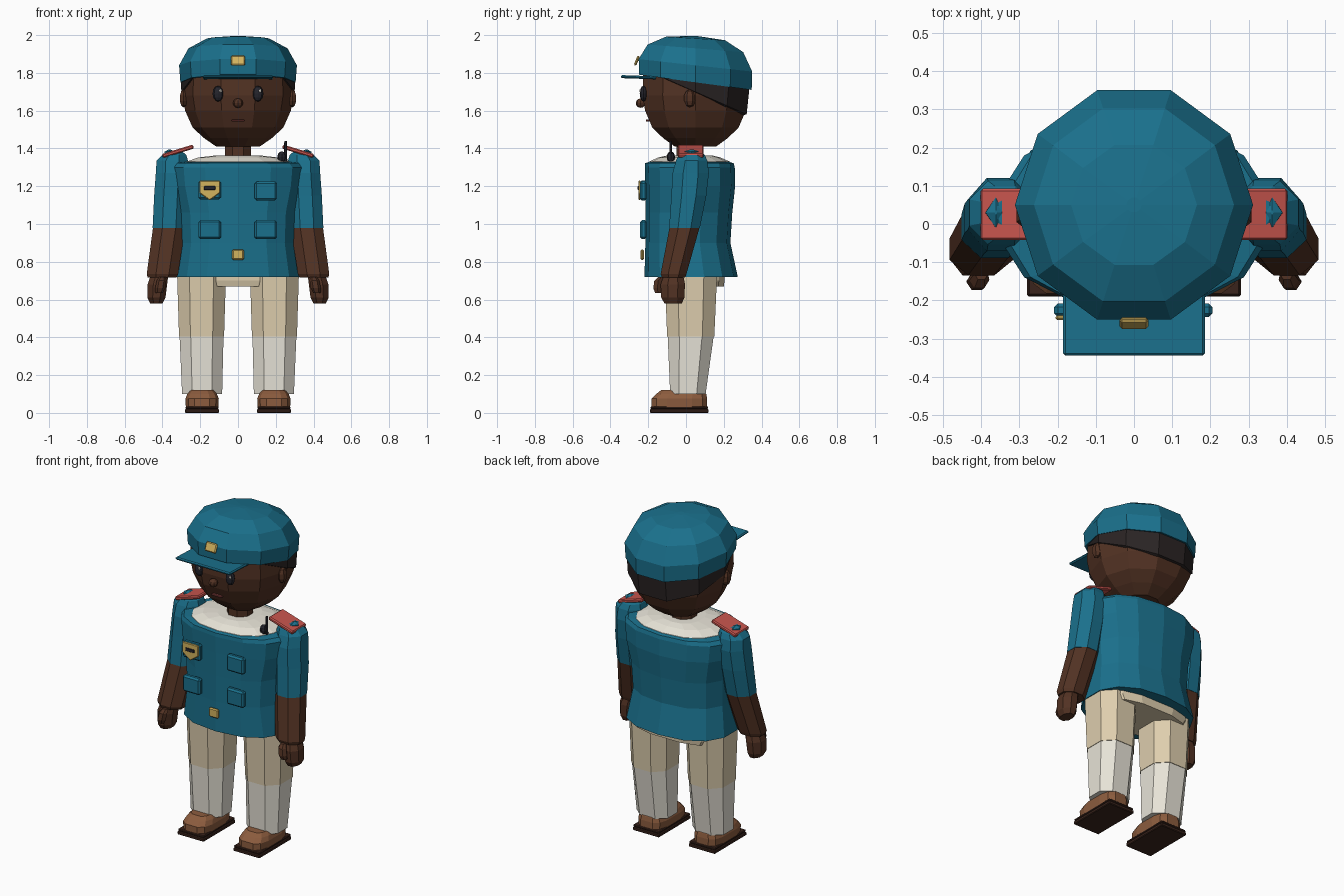
import bpy, bmesh
from math import sin, cos, pi, radians
from mathutils import Vector


def material(name, r, g, b):
    lin = lambda v: ((v / 255 + 0.055) / 1.055) ** 2.4
    m = bpy.data.materials.new(name)
    m.diffuse_color = (lin(r), lin(g), lin(b), 1)
    return m


TEAL = material("teal_cloth", 26, 112, 140)
SKIN = material("skin", 82, 50, 35)
HAIR = material("hair", 42, 36, 36)
CREAM = material("trouser_cloth", 222, 206, 174)
WHITE = material("white_cloth", 232, 228, 216)
RED = material("red_cloth", 200, 85, 78)
GOLD = material("gold", 212, 180, 95)
BROWN = material("shoe_leather", 140, 92, 62)
SOLE = material("sole", 58, 36, 28)
BLACK = material("black", 36, 36, 44)
LIP = material("lip", 125, 60, 58)


def finish(name, bm, mat, bevel=0):
    bmesh.ops.recalc_face_normals(bm, faces=bm.faces[:])
    me = bpy.data.meshes.new(name)
    bm.to_mesh(me)
    bm.free()
    me.materials.append(mat)
    ob = bpy.data.objects.new(name, me)
    bpy.context.collection.objects.link(ob)
    if bevel:
        mod = ob.modifiers.new("bevel", 'BEVEL')
        mod.width, mod.segments = bevel, 1
    return ob


def loft(name, mat, rings, n=8, phase=0.0, p=1.0):
    """Rings are (z, rx, ry, cx, cy[, slope]); p below 1 squares the section."""
    bm = bmesh.new()
    loops = []
    sq = lambda v: (1 if v > 0 else -1) * abs(v) ** p if abs(v) > 1e-6 else 0
    for z, rx, ry, cx, cy, *slope in rings:
        k = slope[0] if slope else 0
        loop = []
        for i in range(n):
            a = 2 * pi * (i + phase) / n
            dy = ry * sq(sin(a))
            loop.append(bm.verts.new((cx + rx * sq(cos(a)), cy + dy, z + k * dy)))
        loops.append(loop)
    for a, b in zip(loops, loops[1:]):
        for i in range(n):
            j = (i + 1) % n
            bm.faces.new((a[i], a[j], b[j], b[i]))
    bm.faces.new(loops[0][::-1])
    bm.faces.new(loops[-1])
    return finish(name, bm, mat)


def box(name, mat, loc, size, rot=(0, 0, 0), bevel=0.006):
    bm = bmesh.new()
    bmesh.ops.create_cube(bm, size=1)
    bmesh.ops.scale(bm, vec=Vector(size), verts=bm.verts)
    ob = finish(name, bm, mat, bevel)
    ob.location = loc
    ob.rotation_euler = [radians(r) for r in rot]
    return ob


def ball(name, mat, loc, size, u=8, v=6):
    bm = bmesh.new()
    bmesh.ops.create_uvsphere(bm, u_segments=u, v_segments=v, radius=1)
    bmesh.ops.scale(bm, vec=Vector(size), verts=bm.verts)
    ob = finish(name, bm, mat)
    ob.location = loc
    return ob


def plate(name, mat, pts, y0, y1):
    bm = bmesh.new()
    f = bm.faces.new([bm.verts.new((x, y0, z)) for x, z in pts])
    ext = bmesh.ops.extrude_face_region(bm, geom=[f])
    bmesh.ops.translate(bm, vec=(0, y1 - y0, 0),
                        verts=[e for e in ext["geom"] if isinstance(e, bmesh.types.BMVert)])
    return finish(name, bm, mat, 0.004)


# Head, hair and cap share a ten-sided section
loft("head", SKIN, [(z, r, r, 0, 0.05) for z, r in (
    (1.41, .115), (1.455, .18), (1.51, .24), (1.60, .28), (1.68, .295), (1.80, .29))], 10)
loft("hair", HAIR, [(1.69, .285, .262, 0, .05, -.46), (1.70, .300, .285, 0, .05, -.44),
                    (1.78, .303, .303, 0, .05, -.13)], 10)
loft("cap", TEAL, [(1.75, .305, .313, 0, .05, -.135), (1.84, .312, .316, 0, .05, -.11),
                   (1.93, .262, .266, 0, .05, -.08), (1.982, .165, .165, 0, .05, -.06),
                   (1.995, .02, .02, 0, .05, -.06)], 10)
box("cap_visor", TEAL, (0, -.25, 1.777), (.372, .19, .016), (-2, 0, 0))
box("cap_badge", GOLD, (0, -.26, 1.865), (.075, .014, .055), (-22, 0, 0))
loft("neck", SKIN, [(1.33, .075, .075, 0, .02), (1.43, .075, .075, 0, .02)], 8, .5)

# Face
for s in (-1, 1):
    ball("eye", BLACK, (s * .105, -.225, 1.69), (.03, .02, .042))
    ball("eye_highlight", WHITE, (s * .105 + .012, -.243, 1.705), (.007, .004, .009), 6, 4)
    ball("ear", SKIN, (s * .288, .02, 1.665), (.024, .032, .048), 6, 5)
ball("nose", SKIN, (0, -.24, 1.64), (.027, .026, .025))
box("mouth", LIP, (0, -.2, 1.548), (.07, .025, .01), bevel=.003)

# Torso
loft("jacket", TEAL, [(.72, .334, .247, 0, .027), (.90, .305, .225, 0, .010),
                      (1.06, .312, .230, 0, .015), (1.20, .345, .238, 0, .022),
                      (1.30, .355, .238, 0, .02), (1.322, .335, .234, 0, .018),
                      (1.328, .28, .215, 0, .018)], 14, .5, .85)
loft("undershirt_collar", WHITE, [(1.31, .29, .222, 0, .018), (1.33, .28, .214, 0, .018),
                                  (1.352, .215, .165, 0, .018),
                                  (1.363, .12, .12, 0, .02)], 14, .5, .85)
for x, z in ((-.15, 1.18), (.147, 1.175), (-.15, .97), (.147, .97)):
    box("pocket", TEAL, (x, -.226, z), (.118, .036, .1), bevel=.01)
plate("chest_shield", GOLD, [(-.205, 1.23), (-.095, 1.23), (-.095, 1.165),
                             (-.15, 1.125), (-.205, 1.165)], -.252, -.24)
box("shield_slot", BLACK, (-.15, -.252, 1.19), (.06, .008, .02), bevel=.002)
box("belt_buckle", GOLD, (0, -.232, .838), (.062, .018, .055))

# Shoulder radio
ball("radio_body", BLACK, (.232, -.08, 1.355), (.024, .022, .03))
loft("radio_antenna", BLACK, [(1.33, .009, .009, .252, -.08), (1.44, .007, .007, .252, -.08)], 6)

# Arms
for s in (-1, 1):
    loft("sleeve", TEAL, [(.98, .094, .088, s * .365, -.008), (1.15, .094, .1, s * .357, .015),
                          (1.27, .092, .104, s * .350, .025), (1.335, .09, .09, s * .348, .03),
                          (1.365, .07, .075, s * .338, .03),
                          (1.388, .03, .045, s * .328, .03)], 8, .5)
    loft("forearm", SKIN, [(.716, .082, .066, s * .402, -.066), (.735, .09, .074, s * .4, -.066),
                           (.98, .092, .086, s * .365, -.008)], 8, .5)
    loft("hand", SKIN, [(.58, .035, .05, s * .432, -.068), (.61, .052, .066, s * .432, -.07),
                        (.68, .056, .07, s * .427, -.07), (.73, .05, .055, s * .415, -.066)], 8, .5)
    loft("thumb", SKIN, [(.635, .02, .018, s * .418, -.148), (.66, .027, .024, s * .412, -.152),
                         (.70, .026, .024, s * .405, -.147), (.72, .018, .018, s * .40, -.13)], 6)
    box("epaulette", RED, (s * .318, .025, 1.385), (.172, .135, .022), (0, s * 17, 0))
    loft("epaulette_stud", TEAL, [(1.35, .03, .044, s * .362, .03),
                                  (1.383, .027, .04, s * .362, .03),
                                  (1.395, .004, .006, s * .362, .03)], 4)

# Hips, legs and shoes
loft("hips", CREAM, [(.67, .27, .15, 0, .055), (.70, .29, .155, 0, .052),
                     (.76, .29, .155, 0, .052)], 12, .5, .7)
for s in (-1, 1):
    loft("trouser_leg", CREAM, [(.405, .127, .133, s * .193, .025),
                                (.74, .138, .148, s * .193, .026)], 8, .5, .8)
    loft("sock", WHITE, [(.10, .113, .1, s * .19, .01),
                         (.41, .124, .13, s * .193, .025)], 8, .5, .8)
    loft("shoe", BROWN, [(.03, .088, .15, s * .19, -.035), (.075, .09, .15, s * .19, -.035),
                         (.10, .08, .135, s * .19, -.025), (.12, .062, .115, s * .19, -.02)], 12, .5, .6)
    box("shoe_welt", SOLE, (s * .19, -.035, .028), (.175, .305, .014), bevel=.004)
    box("shoe_sole", SOLE, (s * .19, -.035, .01), (.18, .31, .02), bevel=.004)
